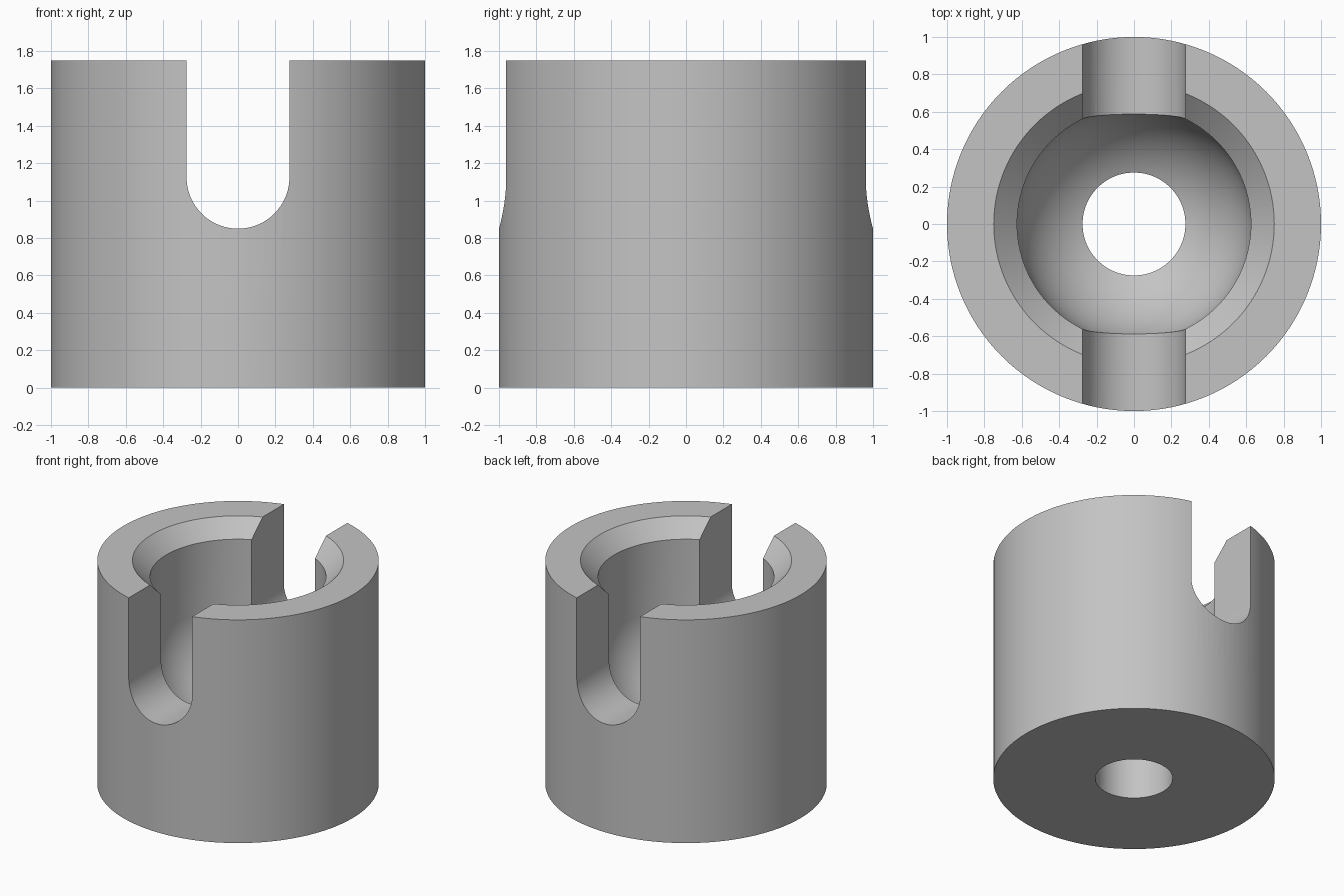
import bpy, bmesh, math

cube = bpy.data.objects.get("Cube")
if cube:
    bpy.data.objects.remove(cube, do_unlink=True)

HEIGHT, OUTER, BORE, HOLE = 1.75, 1.0, 0.625, 0.275
CHAMFER = 0.125
SOCKET_Z = 1.0625          # centre of the ball seat
SLOT_Z = 0.85 + HOLE       # centre of the slot's round bottom
SEGMENTS = 128


def mesh_object(name, bm):
    bmesh.ops.recalc_face_normals(bm, faces=bm.faces[:])
    mesh = bpy.data.meshes.new(name)
    bm.to_mesh(mesh)
    bm.free()
    obj = bpy.data.objects.new(name, mesh)
    bpy.context.collection.objects.link(obj)
    return obj


def revolve(name, profile):
    """Turn a closed (radius, z) outline around the z axis."""
    bm = bmesh.new()
    rings = []
    for i in range(SEGMENTS):
        a = 2 * math.pi * i / SEGMENTS
        rings.append([bm.verts.new((r * math.cos(a), r * math.sin(a), z))
                      for r, z in profile])
    n = len(profile)
    for i, ring in enumerate(rings):
        nxt = rings[(i + 1) % SEGMENTS]
        for j in range(n):
            k = (j + 1) % n
            bm.faces.new((ring[j], nxt[j], nxt[k], ring[k]))
    return mesh_object(name, bm)


# Cup outline: outer wall, chamfered rim, bore, ball seat and drain hole
profile = [(HOLE, 0), (OUTER, 0), (OUTER, HEIGHT),
           (BORE + CHAMFER, HEIGHT), (BORE, HEIGHT - CHAMFER)]
end = math.acos(HOLE / BORE)
steps = 24
for i in range(steps + 1):
    a = end * i / steps
    profile.append((BORE * math.cos(a), SOCKET_Z - BORE * math.sin(a)))
cup = revolve("socket_cup", profile)

# Round-bottomed slot running front to back
bm = bmesh.new()
outline = [(HOLE, HEIGHT + 0.5), (-HOLE, HEIGHT + 0.5)]
for i in range(49):
    a = math.pi * (1 + i / 48)
    outline.append((HOLE * math.cos(a), SLOT_Z + HOLE * math.sin(a)))
face = bm.faces.new([bm.verts.new((x, -1.5, z)) for x, z in outline])
extruded = bmesh.ops.extrude_face_region(bm, geom=[face])
moved = [v for v in extruded["geom"] if isinstance(v, bmesh.types.BMVert)]
bmesh.ops.translate(bm, verts=moved, vec=(0, 3, 0))
cutter = mesh_object("slot_cutter", bm)
cutter.hide_render = True

cut = cup.modifiers.new("slot", 'BOOLEAN')
cut.operation = 'DIFFERENCE'
cut.solver = 'EXACT'
cut.object = cutter

bpy.ops.object.select_all(action='DESELECT')
cup.select_set(True)
bpy.context.view_layer.objects.active = cup
bpy.ops.object.modifier_apply(modifier=cut.name)
bpy.data.objects.remove(cutter, do_unlink=True)

# Plain grey finish
grey = bpy.data.materials.new("plain_grey")
grey.use_nodes = True
colour = (0.55, 0.55, 0.55, 1)
grey.diffuse_color = colour
grey.node_tree.nodes["Principled BSDF"].inputs["Base Color"].default_value = colour
cup.data.materials.clear()
cup.data.materials.append(grey)

bpy.ops.object.shade_smooth_by_angle(angle=math.radians(30))
